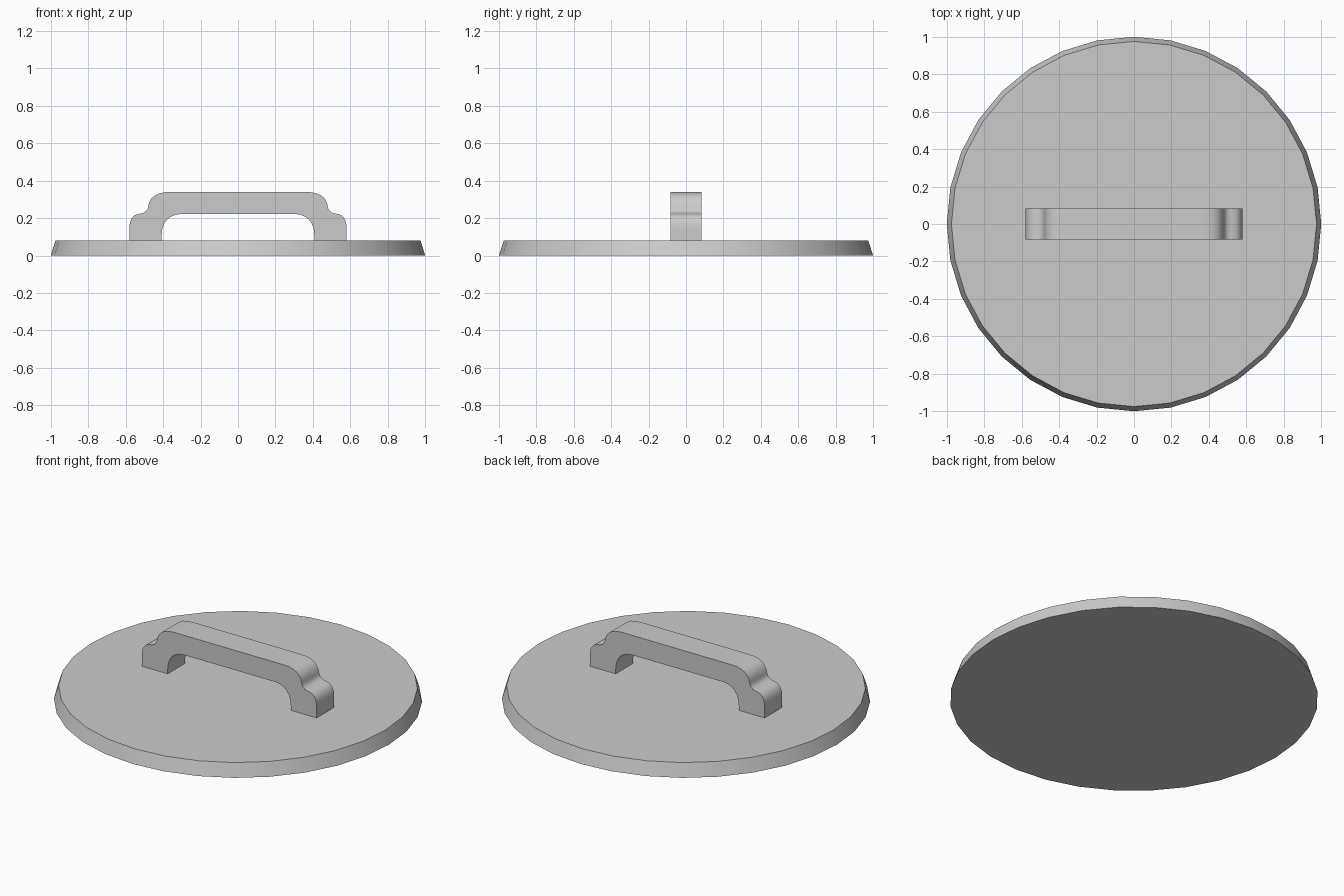
import bpy, bmesh, math
from mathutils import Vector
from mathutils.geometry import interpolate_bezier

if "Cube" in bpy.data.objects:
    bpy.data.objects.remove(bpy.data.objects["Cube"])


def finish(name, bm, angle=30):
    bmesh.ops.recalc_face_normals(bm, faces=bm.faces)
    mesh = bpy.data.meshes.new(name)
    bm.to_mesh(mesh)
    bm.free()
    ob = bpy.data.objects.new(name, mesh)
    bpy.context.collection.objects.link(ob)
    bpy.ops.object.select_all(action='DESELECT')
    ob.select_set(True)
    bpy.context.view_layer.objects.active = ob
    bpy.ops.object.shade_smooth_by_angle(angle=math.radians(angle))
    return ob


def curve(a, b, c, d, n=7):
    pts = [Vector((p[0], 0, p[1])) for p in (a, b, c, d)]
    return interpolate_bezier(*pts, n)


# Round lid with a slightly tapered rim
LID_H = 0.08
bm = bmesh.new()
bmesh.ops.create_cone(bm, cap_ends=True, segments=32,
                      radius1=1.0, radius2=0.975, depth=LID_H)
bmesh.ops.translate(bm, verts=bm.verts, vec=(0, 0, LID_H / 2))
finish("lid", bm)

# Right half of the stepped handle outline, from outer foot to inner arch
half = [Vector((0.58, 0, LID_H))]
half += curve((0.58, 0.145), (0.58, 0.195), (0.56, 0.22), (0.522, 0.224))
half += curve((0.522, 0.224), (0.497, 0.228), (0.482, 0.24), (0.48, 0.263))[1:]
half += curve((0.48, 0.263), (0.472, 0.313), (0.435, 0.34), (0.36, 0.34))[1:]
inner = curve((0.305, 0.222), (0.365, 0.22), (0.408, 0.18), (0.408, 0.11))
inner.append(Vector((0.408, 0, LID_H)))


def mirrored(points):
    return [Vector((-p.x, 0, p.z)) for p in reversed(points)]


# Handle extruded across its width
WIDTH = 0.166
outline = half + mirrored(half) + mirrored(inner) + inner
bm = bmesh.new()
face = bm.faces.new([bm.verts.new((p.x, -WIDTH / 2, p.z)) for p in outline])
new = bmesh.ops.extrude_face_region(bm, geom=[face], use_keep_orig=True)["geom"]
bmesh.ops.translate(bm, vec=(0, WIDTH, 0),
                    verts=[v for v in new if isinstance(v, bmesh.types.BMVert)])
finish("handle", bm, 35)
